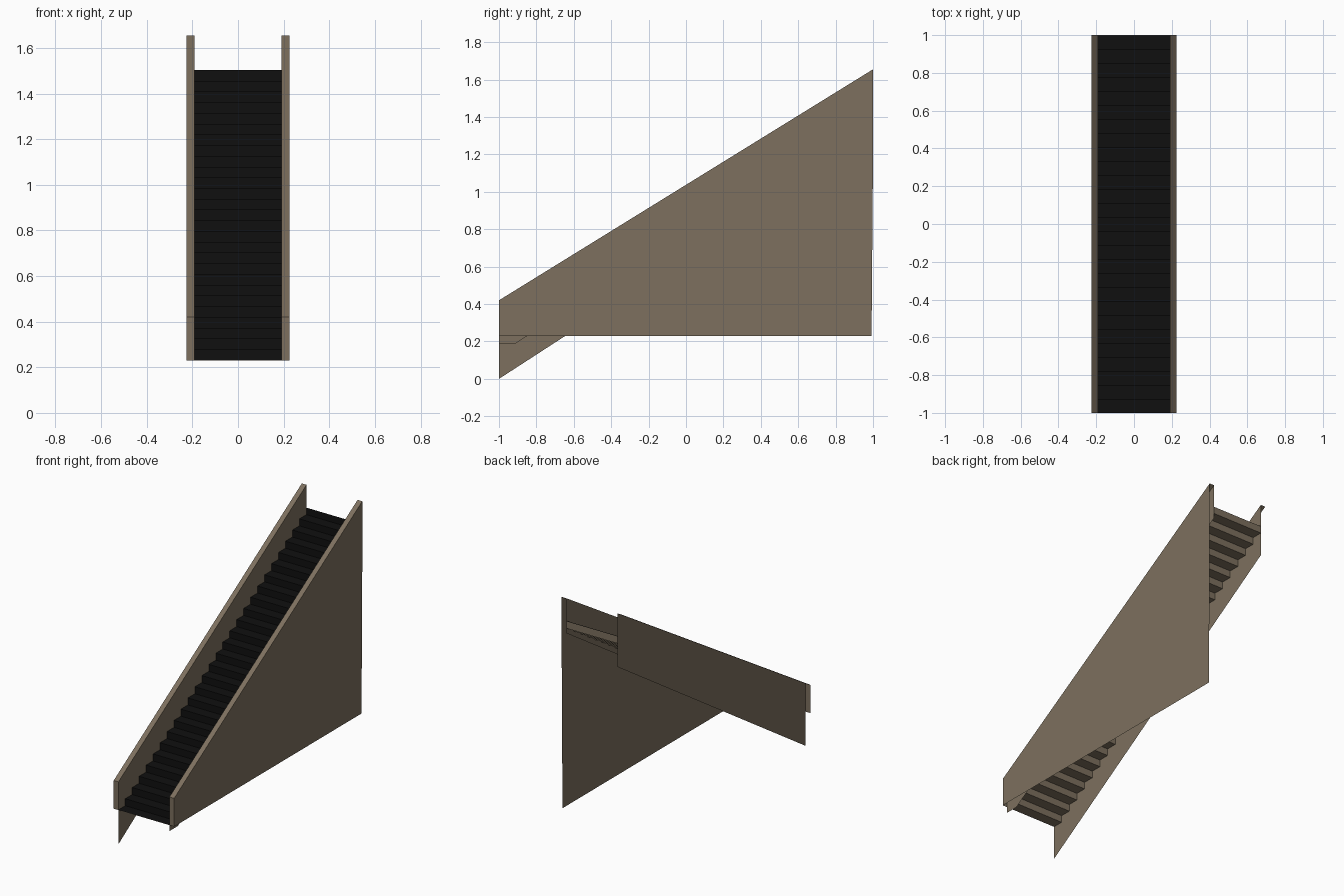
import bpy

if "Cube" in bpy.data.objects:
    bpy.data.objects.remove(bpy.data.objects["Cube"])

X_IN, X_OUT = 0.19, 0.225
STEPS = 27
Z0, Z1 = 0.23, 1.5          # first tread and top landing heights
RUN, RISE = 2.0 / STEPS, (Z1 - Z0) / STEPS


def material(name, rgb):
    m = bpy.data.materials.new(name)
    m.diffuse_color = (*rgb, 1)
    m.use_nodes = True
    m.node_tree.nodes["Principled BSDF"].inputs["Base Color"].default_value = m.diffuse_color
    return m


brown = material("warm_brown", (0.205, 0.162, 0.112))
black = material("near_black", (0.005, 0.005, 0.005))


def mesh_object(name, verts, faces, mat):
    me = bpy.data.meshes.new(name)
    me.from_pydata(verts, [], faces)
    me.materials.append(mat)
    ob = bpy.data.objects.new(name, me)
    bpy.context.collection.objects.link(ob)
    return ob


def side_panel(name, x, profile):
    """Flat sheet in the yz plane; counter-clockwise profile faces +x."""
    return mesh_object(name, [(x, y, z) for y, z in profile],
                       [tuple(range(len(profile)))], brown)


def strip(name, x0, x1, path, mat):
    """Sheet made by sweeping a yz path across x."""
    verts = [(x, y, z) for y, z in path for x in (x0, x1)]
    faces = [(2 * i, 2 * i + 1, 2 * i + 3, 2 * i + 2) for i in range(len(path) - 1)]
    return mesh_object(name, verts, faces, mat)


# Stepped sheet: a tread followed by a riser, repeated
path = [(-1, Z0)]
for i in range(STEPS):
    y = -1 + (i + 1) * RUN
    path += [(y, Z0 + i * RISE), (y, Z0 + (i + 1) * RISE)]
strip("stair_underside", -X_IN, X_IN, path, brown)

# Black covering just above the stepped sheet
cover = [(max(y - 0.002, -1), z + 0.002) for y, z in path]
strip("stair_covering", -X_IN, X_IN, cover, black)

# Tall outer wall on the right, reaching down to the base line
side_panel("right_outer_wall", X_OUT,
           [(-1, 0.23), (0.992, 0.23), (1, 1.2), (1, 1.655), (-1, 0.42)])

# Inner balustrade faces beside the steps
side_panel("right_inner_wall", X_IN,
           [(-1, 0.42), (1, 1.655), (1, 1.42), (-0.91, 0.19), (-1, 0.19)])
side_panel("left_inner_wall", -X_IN,
           [(-1, 0.0), (1, 1.295), (1, 1.655), (-1, 0.42)])

# Front caps and sloping rails on both sides
for side, a, b in (("left", -X_OUT, -X_IN), ("right", X_IN, X_OUT)):
    strip(side + "_rail", a, b, [(-1, 0.23), (-1, 0.42), (1, 1.655)], brown)
